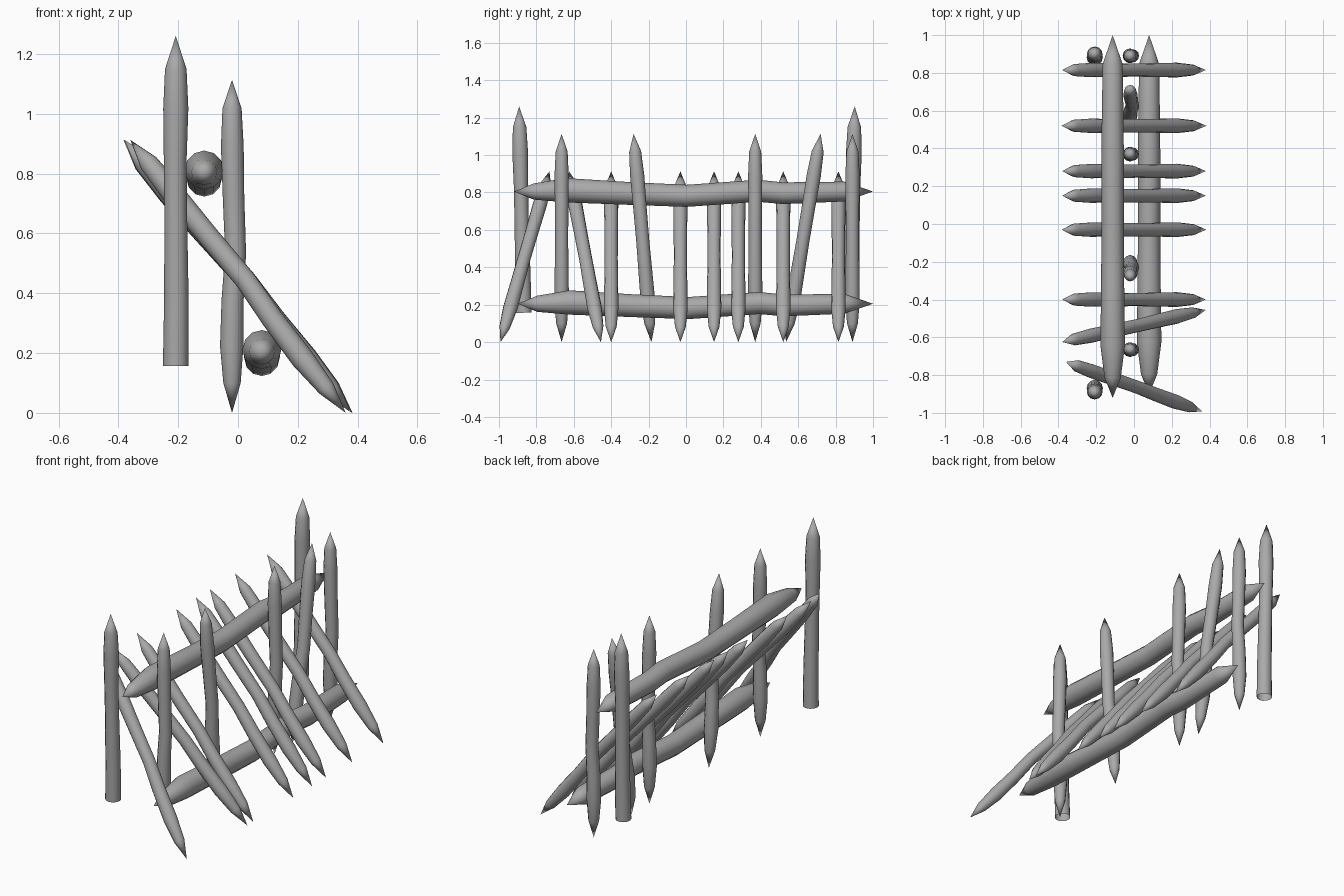
import bpy, bmesh, math
from mathutils import Vector

if "Cube" in bpy.data.objects:
    bpy.data.objects.remove(bpy.data.objects["Cube"])

SIDES = 12

wood = bpy.data.materials.new("dark_grey_wood")
wood.diffuse_color = (.4, .4, .4, 1)
wood.use_nodes = True
wood.node_tree.nodes["Principled BSDF"].inputs["Base Color"].default_value = wood.diffuse_color


def log(name, start, end, rings, bend_hint):
    """Round log from start to end; rings = (distance fraction, radius, bend)."""
    start, end = Vector(start), Vector(end)
    axis = (end - start).normalized()
    u = Vector(bend_hint).cross(axis).normalized()   # direction of the bend
    v = axis.cross(u)
    bm = bmesh.new()
    loops = []
    for t, r, bend in rings:
        c = start.lerp(end, t) + u * bend
        if r == 0:                                   # sharpened tip
            loops.append([bm.verts.new(c)])
        else:
            loops.append([bm.verts.new(c + r * (u * math.cos(a) + v * math.sin(a)))
                          for a in (2 * math.pi * i / SIDES for i in range(SIDES))])
    for a, b in zip(loops, loops[1:]):
        for i in range(SIDES):
            j = (i + 1) % SIDES
            quad = [a[i % len(a)], a[j % len(a)], b[j % len(b)], b[i % len(b)]]
            bm.faces.new(list(dict.fromkeys(quad)))
    # wind faces outwards (the post bottoms stay open)
    bmesh.ops.recalc_face_normals(bm, faces=bm.faces)
    mesh = bpy.data.meshes.new(name)
    bm.to_mesh(mesh)
    bm.free()
    mesh.materials.append(wood)
    obj = bpy.data.objects.new(name, mesh)
    bpy.context.collection.objects.link(obj)
    bpy.ops.object.select_all(action='DESELECT')
    bpy.context.view_layer.objects.active = obj
    obj.select_set(True)
    bpy.ops.object.shade_smooth_by_angle(angle=math.radians(40))


# Ring profiles: fraction along the log, radius, sideways bend
STAKE = [(0, 0, 0), (.09, .029, 0), (.2, .039, -.001), (.34, .037, .002),
         (.48, .035, .012), (.65, .036, .005), (.8, .038, .001),
         (.915, .032, 0), (1, 0, 0)]
RAIL = [(0, 0, 0), (.055, .043, 0), (.145, .065, .007), (.32, .061, -.010),
        (.48, .059, -.023), (.68, .059, .004), (.75, .058, -.009),
        (.92, .053, 0), (1, 0, 0)]
POST = [(0, .043, 0), (.2, .041, .002), (.45, .038, 0), (.62, .038, -.002),
        (.78, .042, 0), (.9, .036, 0), (1, 0, 0)]

# Two long horizontal rails, sagging in the middle
log("upper_rail", (-.113, -.92, .805), (-.113, 1, .805), RAIL, (1, 0, 0))
log("lower_rail", (.08, -.90, .205), (.08, 1, .205), RAIL, (1, 0, 0))

# Two tall end posts with sawn bottoms
for side, y0, y1 in (("front", -.868, -.892), ("back", .882, .902)):
    log(side + "_post", (-.208, y0, .157), (-.208, y1, 1.26), POST, (0, 1, 0))

# Upright stakes pointed at both ends: bottom y, top y
for i, (y0, y1) in enumerate([(-.665, -.665), (-.185, -.28), (.37, .37),
                              (.535, .72), (.89, .89)]):
    log(f"upright_stake_{i + 1}", (-.02, y0, 0), (-.02, y1, 1.113), STAKE, (0, 1, 0))

# Slanted stakes leaning across the rails: bottom y, top y, half width
for i, (y0, y1, w) in enumerate([(.815, .815, .38), (.52, .52, .383), (.28, .28, .38),
                                 (.15, .15, .38), (-.03, -.03, .383), (-.4, -.4, .38),
                                 (-.455, -.625, .38), (-.992, -.73, .36)]):
    log(f"slanted_stake_{i + 1}", (w, y0, 0), (-w, y1, .913), STAKE, (0, 1, 0))
